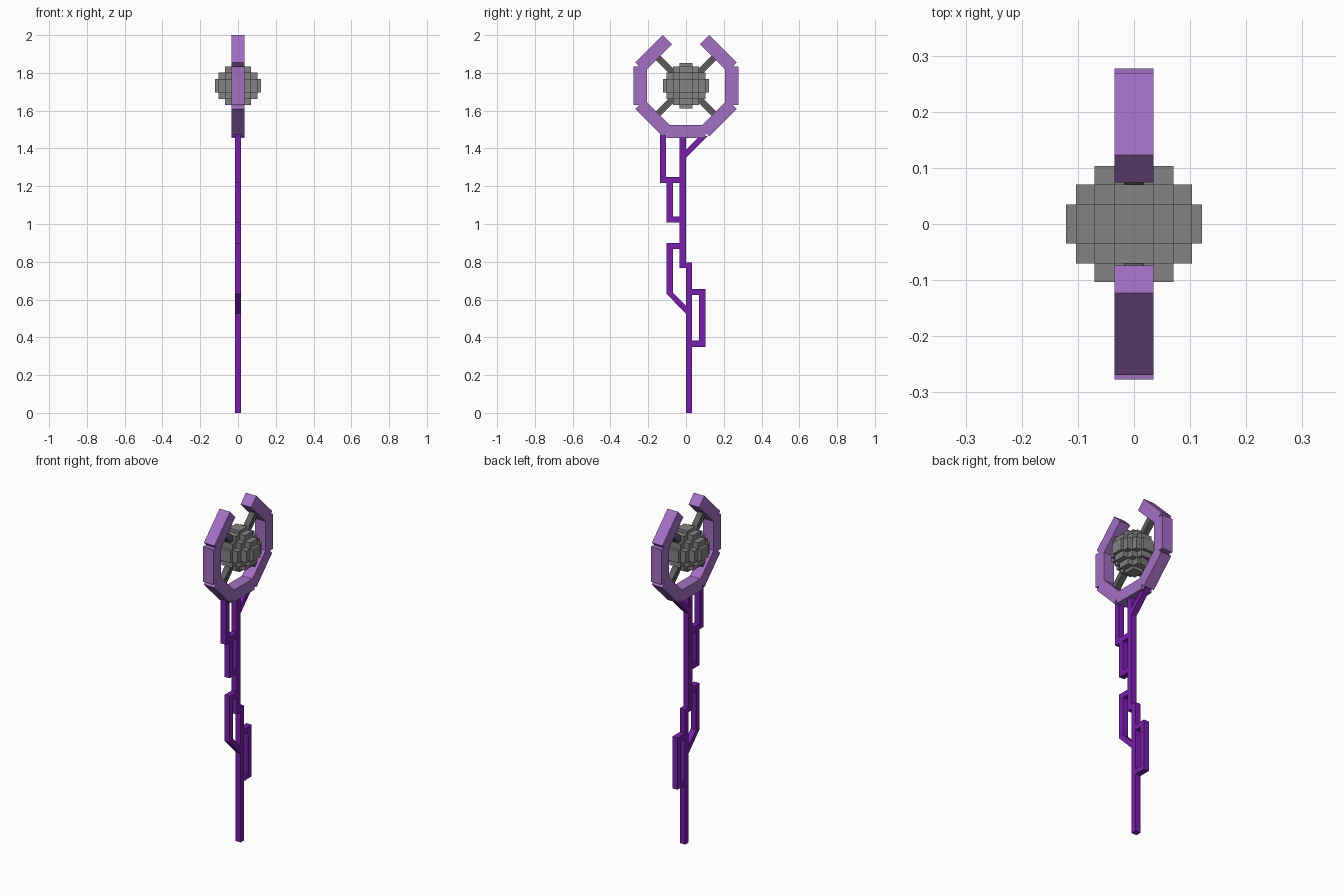
import bpy, bmesh, math
from itertools import permutations
from mathutils import Matrix, Vector

if "Cube" in bpy.data.objects:
    bpy.data.objects.remove(bpy.data.objects["Cube"])


def material(name, rgb):
    m = bpy.data.materials.new(name)
    m.diffuse_color = (*rgb, 1)
    m.use_nodes = True
    m.node_tree.nodes["Principled BSDF"].inputs["Base Color"].default_value = m.diffuse_color
    return m


LILAC = material("lilac", (0.37, 0.16, 0.56))
VIOLET = material("violet", (0.19, 0.014, 0.41))
GREY = material("grey", (0.225, 0.225, 0.225))
DARK = material("dark_grey", (0.11, 0.11, 0.11))


def finish(name, bm, mat):
    bmesh.ops.recalc_face_normals(bm, faces=bm.faces)
    me = bpy.data.meshes.new(name)
    bm.to_mesh(me)
    bm.free()
    me.materials.append(mat)
    ob = bpy.data.objects.new(name, me)
    bpy.context.collection.objects.link(ob)
    return ob


def add_box(bm, centre, size, angle=0):
    """Box turned about the x axis."""
    mat = (Matrix.Translation(centre) @ Matrix.Rotation(angle, 4, 'X')
           @ Matrix.Diagonal((*size, 1)))
    bmesh.ops.create_cube(bm, size=1, matrix=mat)


def bar(name, y0, y1, z0, z1):
    bm = bmesh.new()
    add_box(bm, (0, (y0 + y1) / 2, (z0 + z1) / 2), (0.034, y1 - y0, z1 - z0))
    finish(name, bm, VIOLET)


def brace(name, profile):
    """Side profile (y, z) extruded across the staff."""
    bm = bmesh.new()
    face = bm.faces.new([bm.verts.new((-0.017, y, z)) for y, z in profile])
    ext = bmesh.ops.extrude_face_region(bm, geom=[face])
    verts = [v for v in ext["geom"] if isinstance(v, bmesh.types.BMVert)]
    bmesh.ops.translate(bm, verts=verts, vec=(0.034, 0, 0))
    finish(name, bm, VIOLET)


HEAD = Vector((0, 0, 1.732))

# Open octagonal ring: seven blocks, the top one left out
for i in range(8):
    a = math.radians(45 * i)
    if i == 2:
        continue
    bm = bmesh.new()
    centre = HEAD + Vector((0, math.cos(a), math.sin(a))) * 0.242
    add_box(bm, centre, (0.069, 0.07, 0.206), a)
    finish(f"ring_block_{i}", bm, LILAC)

# Diagonal struts that hold the orb
for i in range(4):
    a = math.radians(45 + 90 * i)
    bm = bmesh.new()
    centre = HEAD + Vector((0, math.cos(a), math.sin(a))) * 0.15
    add_box(bm, centre, (0.035, 0.13, 0.035), a)
    finish(f"orb_strut_{i}", bm, DARK)

# Stepped orb made of overlapping blocks
A, B, C, D = 0.035, 0.07, 0.103, 0.121
halves = set(permutations((D, A, A))) | set(permutations((C, B, A))) | {(B, B, B)}
bm = bmesh.new()
for h in sorted(halves):
    add_box(bm, HEAD, [2 * v for v in h])
finish("orb", bm, GREY)

# Main shafts
bar("upper_shaft", -0.035, 0.0, 0.768, 1.47)
bar("lower_shaft", 0.0, 0.033, 0.0, 0.795)

# Side loops: upright plus connecting rungs
bar("top_loop_upright", -0.137, -0.105, 1.217, 1.475)
bar("top_loop_rung", -0.105, -0.035, 1.217, 1.25)
bar("second_loop_upright", -0.103, -0.07, 1.007, 1.217)
bar("second_loop_rung", -0.07, -0.035, 1.007, 1.04)
bar("third_loop_rung", -0.07, -0.035, 0.867, 0.9)
bar("third_loop_upright", -0.103, -0.07, 0.63, 0.9)
bar("front_loop_upright", 0.07, 0.103, 0.35, 0.655)
bar("front_loop_low_rung", 0.033, 0.07, 0.35, 0.382)
bar("front_loop_high_rung", 0.033, 0.07, 0.623, 0.655)

# Slanted braces
brace("third_loop_brace", [(-0.103, 0.63), (-0.07, 0.637), (0, 0.567), (0, 0.525)])
brace("ring_brace", [(0, 1.35), (0, 1.392), (0.075, 1.467), (0.117, 1.467)])
